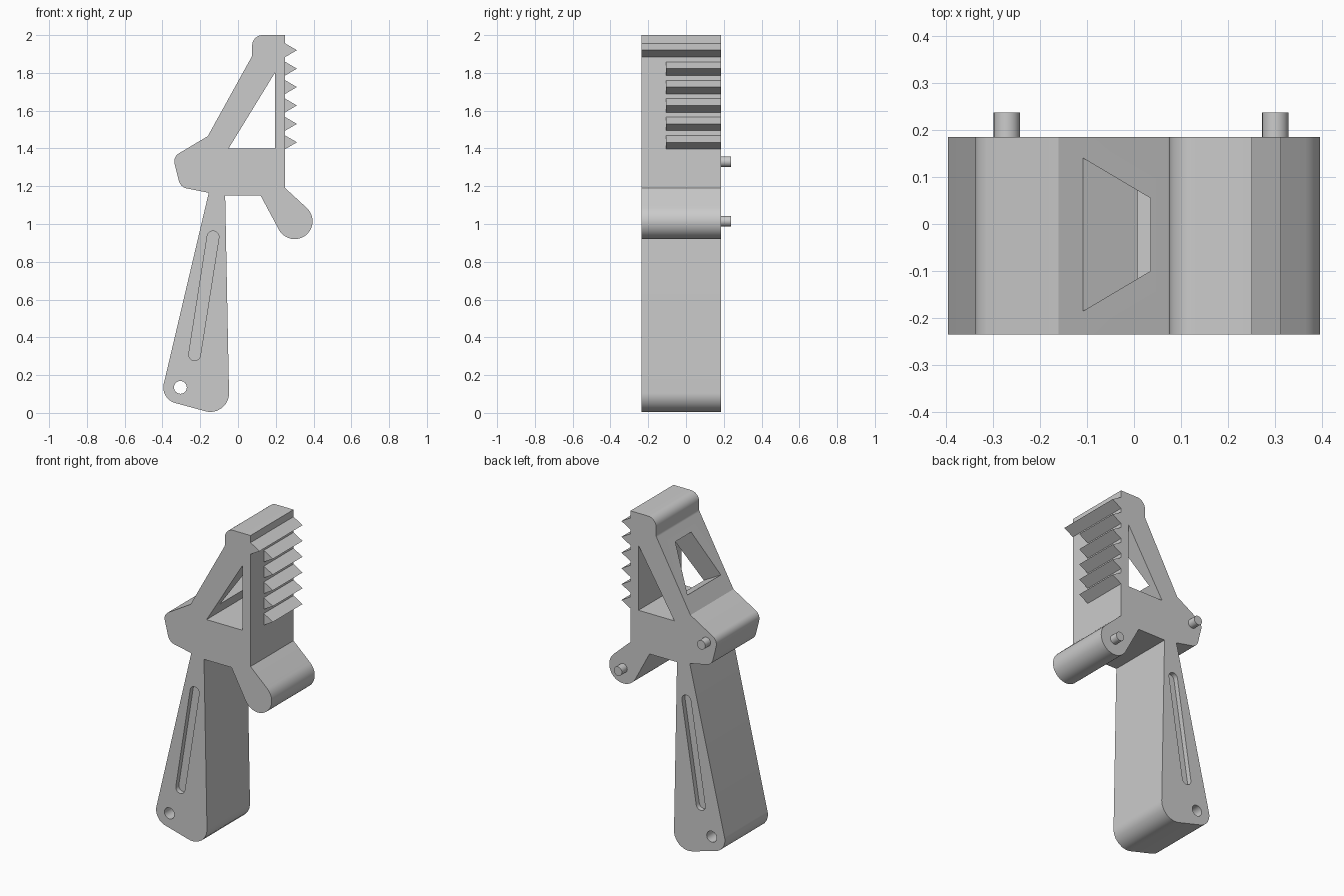
import bpy
import bmesh
import math
from mathutils import Vector

FRONT, BACK = -0.235, 0.185

old = bpy.data.objects.get("Cube")
if old:
    bpy.data.objects.remove(old, do_unlink=True)

grey = bpy.data.materials.new("plain grey")
grey.use_nodes = True
colour = (0.6, 0.6, 0.6, 1)
grey.diffuse_color = colour
grey.node_tree.nodes["Principled BSDF"].inputs["Base Color"].default_value = colour


def arc(cx, cz, r, start, end, steps):
    """Points on an arc, angles in degrees."""
    angles = [math.radians(start + (end - start) * i / steps) for i in range(steps + 1)]
    return [(cx + r * math.cos(a), cz + r * math.sin(a)) for a in angles]


def rounded(corner, before, after, r, steps=8):
    """Points that round off one corner of an outline."""
    c = Vector(corner)
    u = (Vector(before) - c).normalized()
    v = (Vector(after) - c).normalized()
    half = math.acos(u.dot(v)) / 2
    centre = c + (u + v).normalized() * (r / math.sin(half))
    a = c + u * (r / math.tan(half)) - centre
    b = c + v * (r / math.tan(half)) - centre
    return [tuple(centre + a.lerp(b, i / steps).normalized() * r) for i in range(steps + 1)]


def solid(name, base, offset):
    """Extrude a flat 3D polygon along an offset."""
    bm = bmesh.new()
    near = [bm.verts.new(p) for p in base]
    far = [bm.verts.new(Vector(p) + Vector(offset)) for p in base]
    bm.faces.new(near)
    bm.faces.new(far[::-1])
    for i in range(len(near)):
        bm.faces.new((near[i - 1], near[i], far[i], far[i - 1]))
    bmesh.ops.recalc_face_normals(bm, faces=bm.faces)
    mesh = bpy.data.meshes.new(name)
    bm.to_mesh(mesh)
    bm.free()
    mesh.materials.append(grey)
    ob = bpy.data.objects.new(name, mesh)
    bpy.context.collection.objects.link(ob)
    return ob


def prism(name, outline, y0, y1):
    return solid(name, [(x, y0, z) for x, z in outline], (0, y1 - y0, 0))


def smooth(ob):
    bpy.ops.object.select_all(action="DESELECT")
    bpy.context.view_layer.objects.active = ob
    ob.select_set(True)
    bpy.ops.object.shade_smooth_by_angle(angle=math.radians(25))


# Body outline: corner x, z and rounding radius
corners = [
    (0.25, 2.0, 0), (0.075, 2.0, 0.055), (0.075, 1.89, 0.03),
    (-0.16, 1.465, 0), (-0.345, 1.355, 0.05), (-0.305, 1.195, 0.055),
    (-0.155, 1.165, 0), (-0.412, 0.074, 0.085), (-0.045, -0.026, 0.098),
    (-0.068, 1.15, 0), (0.12, 1.15, 0),
]
foot = arc(0.3, 1.015, 0.095, 208, 408, 24)
outline = []
for i, (x, z, r) in enumerate(corners):
    if r:
        outline += rounded((x, z), corners[i - 1][:2], corners[i + 1][:2], r)
    else:
        outline.append((x, z))
outline += foot + [(0.25, 1.19)]
body = prism("body", outline, FRONT, BACK)

# Cutters: triangular opening and hanging hole
cutters = [
    prism("triangle_cutter", [(0.195, 1.8), (0.195, 1.4), (-0.05, 1.4)], -0.5, 0.5),
    prism("hole_cutter", arc(-0.305, 0.135, 0.034, 0, 345, 23), -0.5, 0.5),
]

# Shallow slot on each side of the handle
top, bottom = Vector((-0.132, 0.932)), Vector((-0.23, 0.308))
tilt = math.degrees(math.atan2(top.y - bottom.y, top.x - bottom.x))
slot = arc(*top, 0.031, tilt - 90, tilt + 90, 10) + arc(*bottom, 0.031, tilt + 90, tilt + 270, 10)
cutters.append(prism("front_slot_cutter", slot, FRONT - 0.1, FRONT + 0.03))
cutters.append(prism("back_slot_cutter", slot, BACK - 0.03, BACK + 0.1))

# Tapered window through the sloping wall
low, high = Vector((-0.108, 0, 1.558)), Vector((0.035, 0, 1.817))
inward = Vector((0.875, 0, -0.484))
window = [low + Vector((0, y, 0)) for y in (-0.185, 0.14)]
window += [high + Vector((0, y, 0)) for y in (0.055, -0.1)]
cutters.append(solid("window_cutter", [p - inward * 0.05 for p in window], inward * 0.21))

for cutter in cutters:
    cutter.hide_render = True
    bpy.context.view_layer.objects.active = body
    cut = body.modifiers.new("cut", "BOOLEAN")
    cut.operation = "DIFFERENCE"
    cut.solver = "EXACT"
    cut.object = cutter
    bpy.ops.object.modifier_apply(modifier=cut.name)
    bpy.data.objects.remove(cutter, do_unlink=True)
smooth(body)

# Teeth: the top one spans the full width
for i in range(6):
    z = 1.92 - 0.0975 * i
    tooth = [(0.245, z + 0.036), (0.25, z + 0.036), (0.312, z), (0.25, z - 0.036), (0.245, z - 0.036)]
    prism(f"tooth_{i + 1}", tooth, FRONT if i == 0 else -0.105, BACK)

# Pegs on the back
for name, x, z in (("foot_peg", 0.3, 1.015), ("side_peg", -0.27, 1.33)):
    smooth(prism(name, arc(x, z, 0.028, 0, 345, 23), BACK - 0.01, 0.237))
